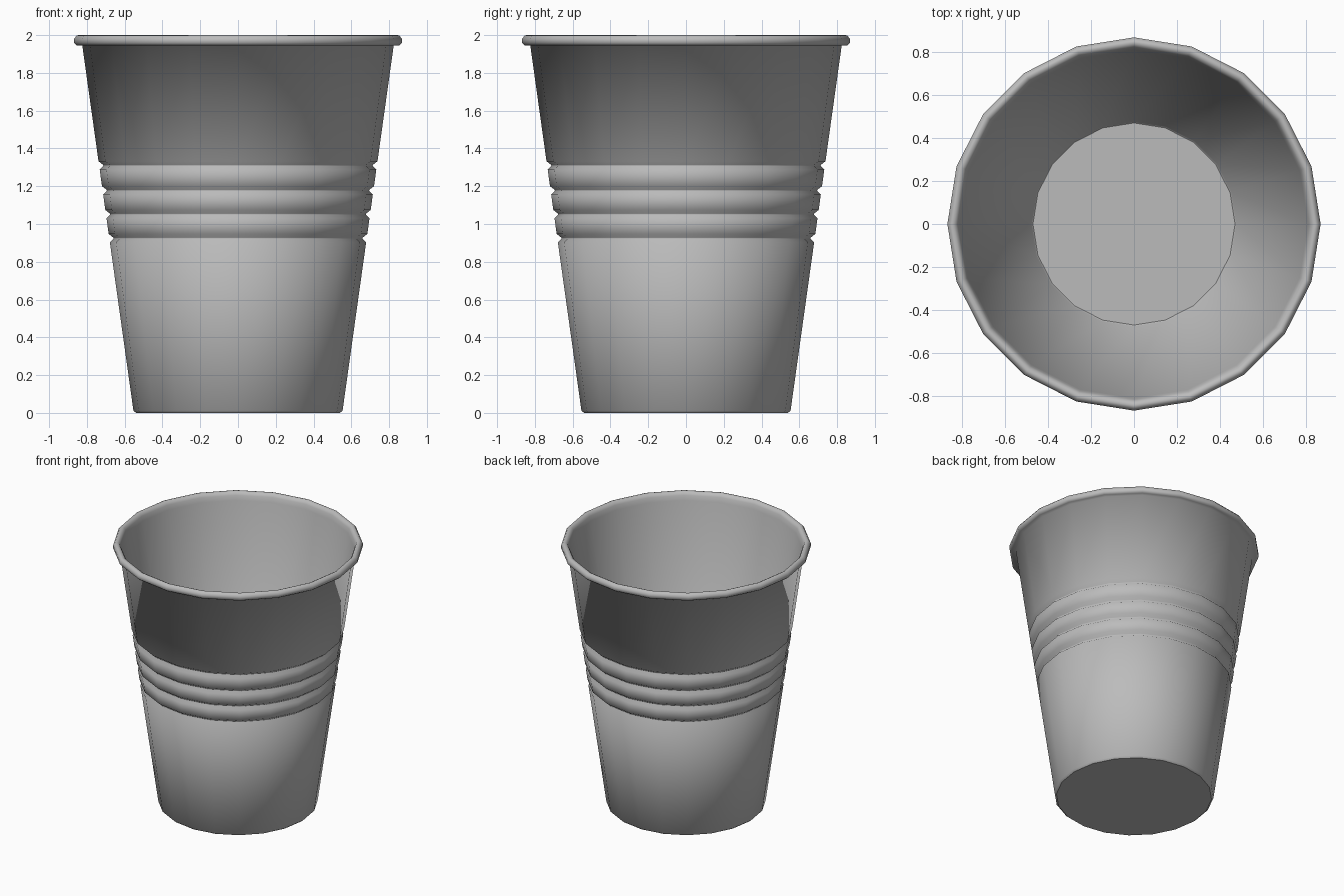
import bpy
import bmesh
from math import cos, sin, tau

if "Cube" in bpy.data.objects:
    bpy.data.objects.remove(bpy.data.objects["Cube"], do_unlink=True)

SIDES = 20


def make_material(name, color):
    mat = bpy.data.materials.new(name)
    mat.use_nodes = True
    mat.diffuse_color = color
    mat.node_tree.nodes["Principled BSDF"].inputs["Base Color"].default_value = color
    return mat


def wall_radius(z):
    """Outer radius of the tapered wall at a height."""
    return 0.552 + 0.14 * z


def lathe(name, profile, mat):
    """Revolve an open (radius, height) profile and cap both ends flat."""
    bm = bmesh.new()
    rings = []
    for r, z in profile:
        rings.append([bm.verts.new((r * cos(tau * i / SIDES), r * sin(tau * i / SIDES), z))
                      for i in range(SIDES)])
    for low, high in zip(rings, rings[1:]):
        for i in range(SIDES):
            j = (i + 1) % SIDES
            bm.faces.new((low[i], low[j], high[j], high[i])).smooth = True
    # Flat discs with a crisp border
    for ring in (list(reversed(rings[0])), rings[-1]):
        disc = bm.faces.new(ring)
        for edge in disc.edges:
            edge.smooth = False
    bmesh.ops.recalc_face_normals(bm, faces=bm.faces)
    mesh = bpy.data.meshes.new(name)
    bm.to_mesh(mesh)
    bm.free()
    mesh.materials.append(mat)
    obj = bpy.data.objects.new(name, mesh)
    bpy.context.collection.objects.link(obj)
    return obj


# Underside and lower wall
profile = [(0.54, 0), (wall_radius(0.012), 0.012)]

# Four grooves pressed into the wall
for z in (0.925, 1.052, 1.178, 1.31):
    for dz, depth in ((-0.022, 0), (-0.003, 0.022), (0.003, 0.022), (0.022, 0)):
        profile.append((wall_radius(z + dz) - depth, z + dz))

# Rolled rim
profile += [(wall_radius(1.945), 1.945), (0.853, 1.945), (0.868, 1.958),
            (0.868, 1.98), (0.855, 1.997), (0.843, 2.0), (0.828, 1.993), (0.818, 1.975)]

# Inner wall down to the floor
profile += [(0.81, 1.94), (0.477, 0.05), (0.47, 0.045)]

lathe("cup", profile, make_material("grey plastic", (0.5, 0.5, 0.5, 1)))
